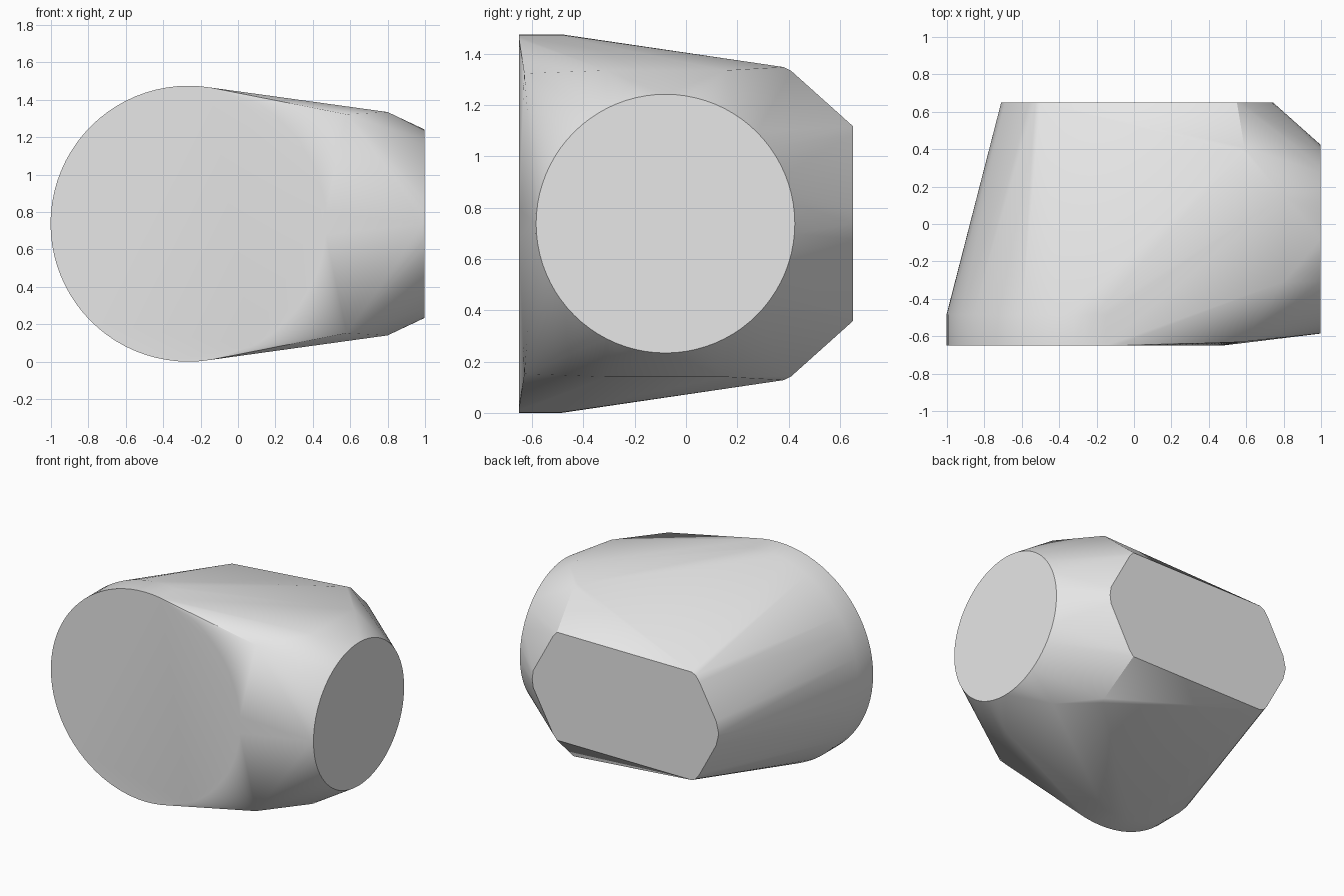
import bpy
import bmesh
import math

cube = bpy.data.objects.get("Cube")
if cube:
    bpy.data.objects.remove(cube, do_unlink=True)

MID = 0.7375  # height of the horizontal symmetry plane


def ring(radius, count=80):
    """Points of a circle as pairs."""
    for i in range(count):
        a = math.tau * i / count
        yield radius * math.cos(a), radius * math.sin(a)


points = []

# Large front drum, its axis along y
for y in (-0.65, -0.485):
    points += [(-0.265 + u, y, MID + v) for u, v in ring(MID)]

# Smaller round end on the left side, its axis along x
for x, radius in ((0.988, 0.507), (0.997, 0.504)):
    points += [(x, -0.08 + u, MID + v) for u, v in ring(radius)]

# Corners as x, y and height above the symmetry plane, mirrored below it
corners = [
    # front and upper shoulders
    (0.58, -0.63, 0.585), (0.8, -0.31, 0.597), (0.8, 0.15, 0.597),
    (0.58, 0.38, 0.61), (0.59, 0.41, 0.595),
    # rounded six-sided back plate
    (0.55, 0.65, 0.38), (0.58, 0.65, 0.345), (0.735, 0.65, 0.06),
    (0.743, 0.65, 0.0), (-0.5, 0.65, 0.38), (-0.53, 0.65, 0.365),
    (-0.56, 0.65, 0.325), (-0.69, 0.65, 0.085), (-0.71, 0.65, 0.0),
]
for x, y, h in corners:
    points += [(x, y, MID + s * h) for s in ((1, -1) if h else (1,))]

# Wrap all sections in one faceted skin
bm = bmesh.new()
for p in points:
    bm.verts.new(p)
bmesh.ops.convex_hull(bm, input=bm.verts[:])
bmesh.ops.delete(bm, geom=[v for v in bm.verts if not v.link_faces], context='VERTS')
bmesh.ops.dissolve_limit(bm, angle_limit=math.radians(0.3),
                         verts=bm.verts[:], edges=bm.edges[:])
bmesh.ops.recalc_face_normals(bm, faces=bm.faces[:])

mesh = bpy.data.meshes.new("hull_body")
bm.to_mesh(mesh)
bm.free()
body = bpy.data.objects.new("hull_body", mesh)
bpy.context.collection.objects.link(body)

# Plain light grey
grey = bpy.data.materials.new("light_grey")
grey.use_nodes = True
colour = (0.8, 0.8, 0.8, 1.0)
grey.diffuse_color = colour
shader = next(n for n in grey.node_tree.nodes if n.type == 'BSDF_PRINCIPLED')
shader.inputs["Base Color"].default_value = colour
mesh.materials.append(grey)

# Smooth flanks, crisp ends
bpy.ops.object.select_all(action='DESELECT')
body.select_set(True)
bpy.context.view_layer.objects.active = body
bpy.ops.object.shade_smooth_by_angle(angle=math.radians(30))
